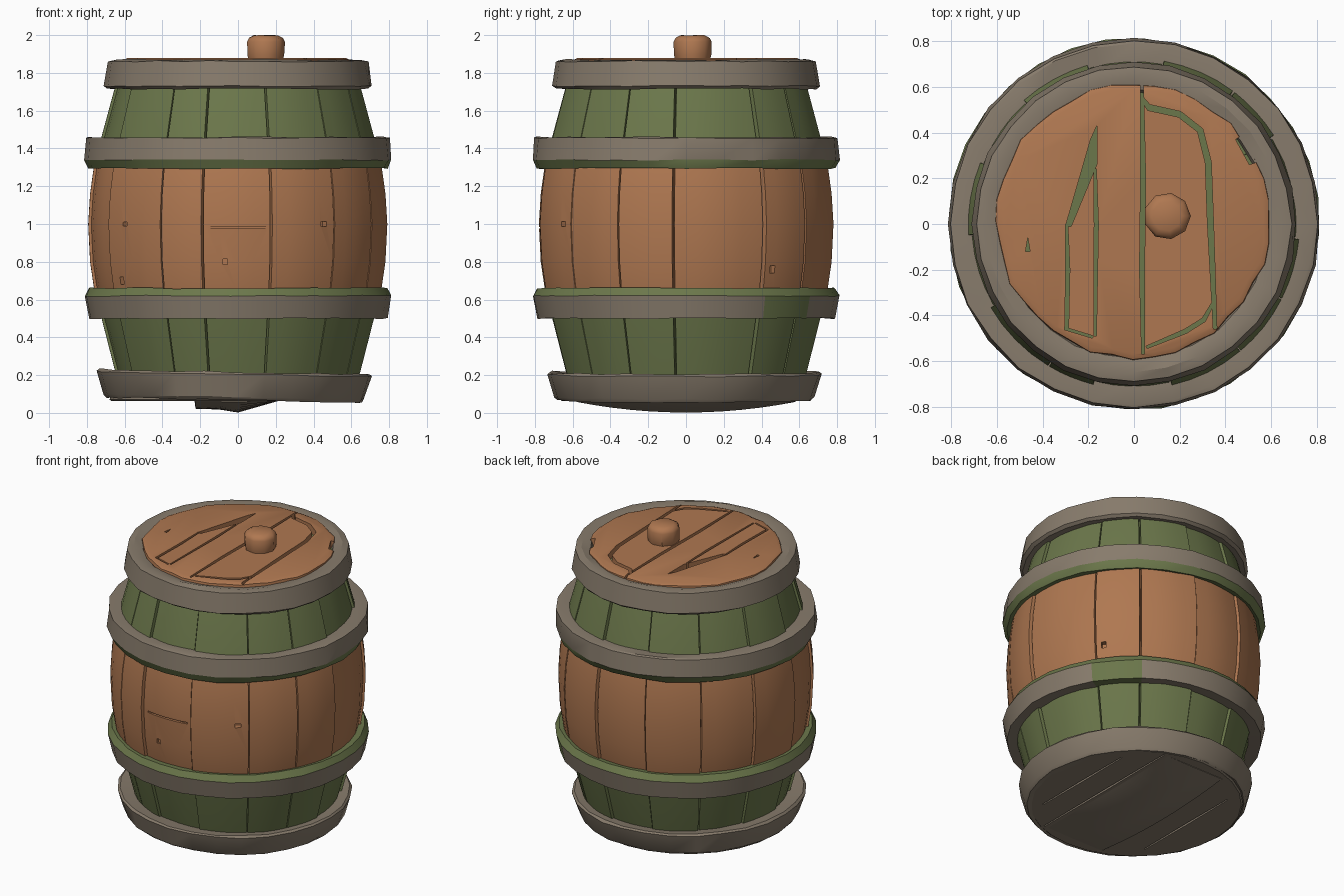
import bpy, bmesh, math, random
from mathutils import Vector

random.seed(4)
cube = bpy.data.objects.get("Cube")
if cube:
    bpy.data.objects.remove(cube)


def material(name, rgb):
    m = bpy.data.materials.new(name)
    m.use_nodes = True
    m.diffuse_color = (*rgb, 1)
    bsdf = next(n for n in m.node_tree.nodes if n.type == 'BSDF_PRINCIPLED')
    bsdf.inputs["Base Color"].default_value = (*rgb, 1)
    bsdf.inputs["Roughness"].default_value = 0.8
    return m


BROWN = material("brown wood", (0.43, 0.187, 0.082))
GREEN = material("green paint", (0.148, 0.185, 0.07))
GREY = material("grey metal", (0.245, 0.2, 0.15))


def finish(name, bm, mats, rule=None):
    """Turn a bmesh into an object; rule picks a material index per face centre."""
    bmesh.ops.recalc_face_normals(bm, faces=bm.faces)
    if rule:
        for f in bm.faces:
            f.material_index = rule(f.calc_center_median())
    me = bpy.data.meshes.new(name)
    bm.to_mesh(me)
    bm.free()
    for m in mats:
        me.materials.append(m)
    ob = bpy.data.objects.new(name, me)
    bpy.context.collection.objects.link(ob)
    return ob


def smooth(ob, degrees=30):
    ob.data.shade_smooth()
    ob.data.set_sharp_from_angle(angle=math.radians(degrees))


def lathe(name, profile, columns, mats, ring=False, jitter=0, rule=None):
    """Sweep (r, z) points round z; columns holds (angle in degrees, radius offset)."""
    bm = bmesh.new()
    rows = []
    for r, z in profile:
        row = []
        for a, dr in columns:
            t, rr = math.radians(a), r + dr + random.uniform(-jitter, jitter)
            dz = random.uniform(-jitter, jitter)
            row.append(bm.verts.new((rr * math.cos(t), rr * math.sin(t), z + dz)))
        rows.append(row)
    n = len(columns)
    pairs = list(zip(rows, rows[1:]))
    if ring:
        pairs.append((rows[-1], rows[0]))
    else:
        bm.faces.new(rows[0])
        bm.faces.new(rows[-1])
    for low, high in pairs:
        for i in range(n):
            j = (i + 1) % n
            bm.faces.new((low[i], low[j], high[j], high[i]))
    return finish(name, bm, mats, rule)


def even(n, start=0):
    return [(start + 360 * i / n, 0) for i in range(n)]


def prism(points, z0, z1):
    bm = bmesh.new()
    low = [bm.verts.new((x, y, z0)) for x, y in points]
    high = [bm.verts.new((x, y, z1)) for x, y in points]
    bm.faces.new(low)
    bm.faces.new(high)
    for i in range(len(points)):
        j = (i + 1) % len(points)
        bm.faces.new((low[i], low[j], high[j], high[i]))
    return finish("cutter", bm, [])


def crack(path, width, z0, z1):
    """Prism following a path, tapering at both ends."""
    pts = [Vector(p) for p in path]
    left, right = [], []
    for i, p in enumerate(pts):
        d = (pts[min(i + 1, len(pts) - 1)] - pts[max(i - 1, 0)]).normalized()
        w = width * (0.35 if i in (0, len(pts) - 1) else 0.6)
        side = Vector((-d.y, d.x)) * w
        left.append(p + side)
        right.append(p - side)
    return prism(left + right[::-1], z0, z1)


def chip(angle, radius, z, w, h, depth=0.03):
    """Small box cutter set into the barrel wall."""
    ob = prism([(-depth, -w / 2), (depth, -w / 2), (depth, w / 2), (-depth, w / 2)], -h / 2, h / 2)
    t = math.radians(angle)
    ob.location = (radius * math.cos(t), radius * math.sin(t), z)
    ob.rotation_euler = (0, 0, t)
    return ob


def carve(ob, cutters):
    for c in cutters:
        mod = ob.modifiers.new("cut", 'BOOLEAN')
        mod.operation, mod.solver, mod.object = 'DIFFERENCE', 'EXACT', c
    bpy.context.view_layer.update()
    deps = bpy.context.evaluated_depsgraph_get()
    me = bpy.data.meshes.new_from_object(ob.evaluated_get(deps))
    ob.modifiers.clear()
    ob.data = me
    for c in cutters:
        bpy.data.objects.remove(c)


# Staves: one carved wall, green at both ends and brown in the middle
seams = [-150, -121, -104, -77, -50, -27, -5, 32, 53, 80, 106, 132, 158, 184]
sunken = (-104, -5, 80, 132, 184)
columns = []
for a, b in zip(seams, seams[1:] + [210]):
    gap, lift = random.uniform(0.2, 0.55), -0.004 if a in sunken else 0.011
    columns.append((a, -0.03))
    columns += [(a + gap + (b - a - 2 * gap) * k / 4, lift) for k in range(5)]
wall = [(0.6, 0.1), (0.64, 0.22), (0.712, 0.5), (0.75, 0.645), (0.773, 0.8), (0.783, 1.0),
        (0.773, 1.16), (0.752, 1.31), (0.712, 1.463), (0.645, 1.71), (0.6, 1.83)]
staves = lathe("staves", wall, columns, [BROWN, GREEN],
               rule=lambda c: 0 if 0.645 < c.z < 1.31 else 1)
carve(staves, [chip(-90, 0.785, 0.98, 0.3, 0.01),
               chip(-95, 0.785, 0.8, 0.025, 0.03), chip(-55, 0.785, 1.0, 0.035, 0.025),
               chip(-139, 0.785, 1.0, 0.03, 0.02), chip(-143, 0.77, 0.7, 0.03, 0.04),
               chip(36, 0.775, 0.76, 0.03, 0.04)])
smooth(staves)


# Hoops
def hoop(name, profile, mats=(GREY,), rule=None, columns=even(28)):
    ob = lathe(name, profile, columns, mats, True, 0.004, rule)
    smooth(ob, 28)
    return ob


def painted_patch(c):
    angle = math.degrees(math.atan2(c.y, c.x))
    return 1 if c.z > 0.63 or 31 < angle < 53 else 0


hoop("top_hoop", [(0.6, 1.73), (0.69, 1.715), (0.71, 1.73), (0.688, 1.862),
                  (0.648, 1.87), (0.59, 1.857), (0.57, 1.8)])
hoop("upper_hoop", [(0.70, 1.33), (0.755, 1.302), (0.79, 1.294), (0.814, 1.34),
                    (0.805, 1.455), (0.79, 1.46), (0.69, 1.453)],
     (GREY, GREEN), lambda c: 1 if c.z < 1.335 else 0)
hoop("lower_hoop", [(0.69, 0.51), (0.79, 0.5), (0.814, 0.62), (0.79, 0.66), (0.71, 0.65)],
     (GREY, GREEN), painted_patch, even(32, 8.5))
bottom = hoop("bottom_hoop", [(0.6, 0.08), (0.675, 0.068), (0.69, 0.085), (0.727, 0.205),
                              (0.715, 0.217), (0.6, 0.2)])
bottom.location = (-0.022, -0.008, 0)
bottom.rotation_euler.y = math.radians(1.1)

# Lid with worn rim, plank seams and cracks
rim = [(360 * i / 40, random.uniform(-0.01, 0.01)) for i in range(40)]
lid = lathe("lid", [(0.57, 1.79), (0.6, 1.85), (0.597, 1.87), (0.575, 1.88)], rim, [BROWN])
lid.location = (-0.005, 0.012, 0)
top = (1.815, 1.95)
carve(lid, [
    crack([(0.035, 0.61), (0.04, 0.2), (0.035, -0.2), (0.04, -0.57)], 0.018, *top),
    crack([(-0.17, 0.24), (-0.165, 0), (-0.17, -0.49)], 0.015, *top),
    crack([(-0.295, 0.0), (-0.29, -0.2), (-0.295, -0.46), (-0.18, -0.495)], 0.015, *top),
    prism([(-0.3, -0.01), (-0.275, -0.01), (-0.163, 0.26), (-0.163, 0.43), (-0.19, 0.37)], *top),
    crack([(0.035, 0.55), (0.065, 0.51), (0.2, 0.48), (0.29, 0.41), (0.325, 0.27), (0.335, 0),
           (0.355, -0.46)], 0.022, *top),
    crack([(0.35, -0.34), (0.305, -0.42), (0.225, -0.47), (0.055, -0.54)], 0.016, *top),
    prism([(0.445, 0.37), (0.505, 0.26), (0.535, 0.27), (0.475, 0.39)], *top),
    prism([(0.495, -0.32), (0.525, -0.26), (0.555, -0.28)], *top),
    prism([(-0.475, -0.12), (-0.455, -0.12), (-0.465, -0.06)], *top)])
smooth(lid)

# Knob
knob = lathe("knob", [(0.092, 1.86), (0.1, 1.895), (0.103, 1.965), (0.092, 1.985), (0.065, 1.999)],
             even(9), [BROWN], jitter=0.001)
knob.location = (0.145, 0.035, 0)
smooth(knob, 40)

# Underside boards, with the middle one bowed downward
floor = lathe("floor", [(0.655, 0.062), (0.665, 0.07), (0.65, 0.13)], even(28), [GREY])
floor.location.x = -0.015
carve(floor, [crack([(x, -y), (x, 0), (x, y)], 0.012, -0.1, 0.085)
              for x, y in ((-0.42, 0.4), (0.24, 0.58), (0.42, 0.38))])
smooth(floor)

bm = bmesh.new()
section = [(-0.23, 0), (-0.225, 0.04), (-0.1, 0.044), (0, 0.06), (0.21, 0)]
rows = []
for i in range(13):
    y = -0.58 + 1.16 * i / 12
    bow = 1 - (y / 0.6) ** 2
    rows.append([bm.verts.new((x, y, 0.062 - d * bow)) for x, d in section])
for a, b in zip(rows, rows[1:]):
    for i in range(len(section)):
        j = (i + 1) % len(section)
        bm.faces.new((a[i], a[j], b[j], b[i]))
bm.faces.new(rows[0])
bm.faces.new(rows[-1])
smooth(finish("bowed_floor_board", bm, [GREY]))
